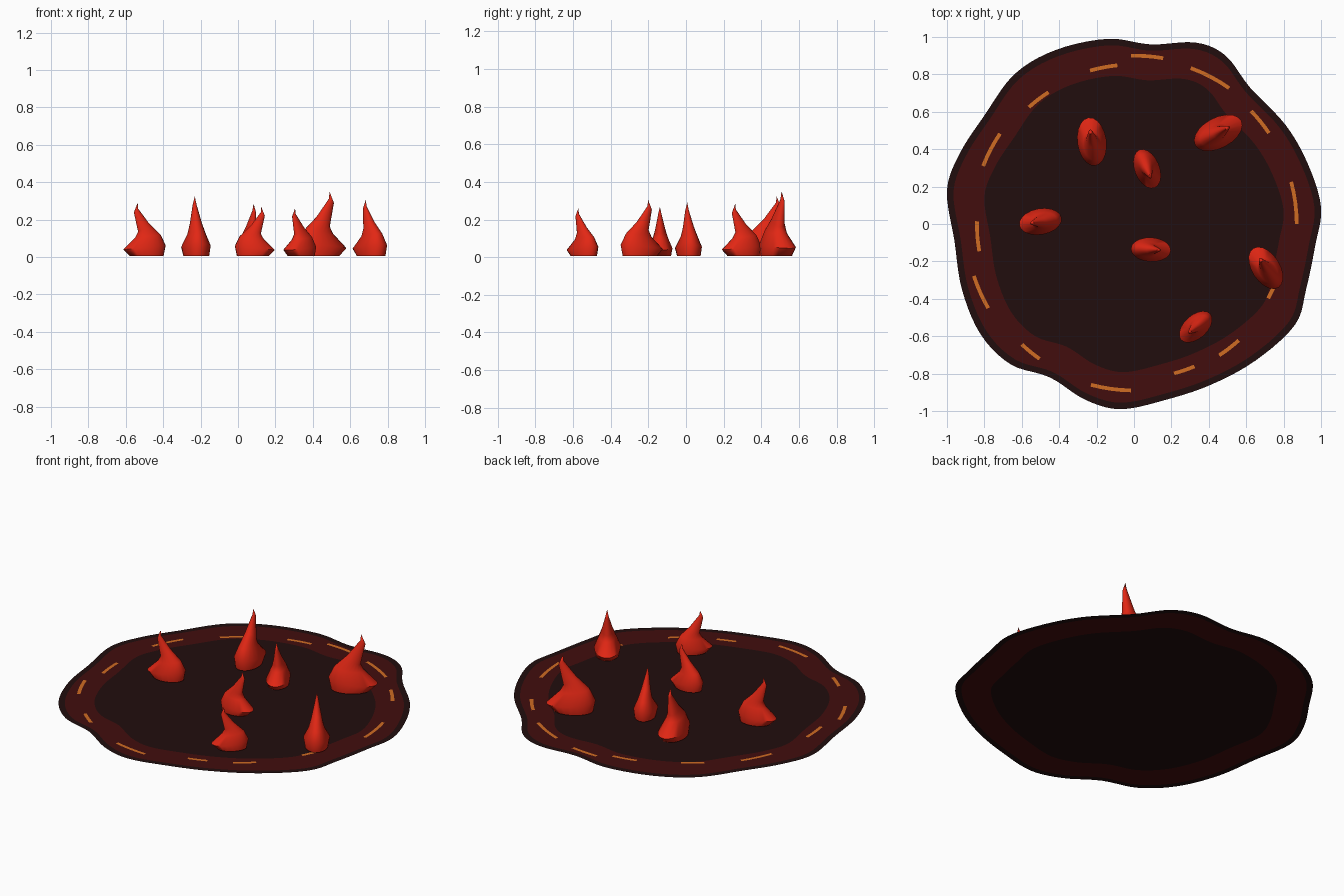
import bpy, bmesh, math
from mathutils import Vector

default_cube = bpy.data.objects.get("Cube")
if default_cube:
    bpy.data.objects.remove(default_cube, do_unlink=True)


def material(name, colour):
    mat = bpy.data.materials.new(name)
    mat.use_nodes = True
    mat.diffuse_color = (*colour, 1)
    bsdf = next(n for n in mat.node_tree.nodes if n.type == "BSDF_PRINCIPLED")
    bsdf.inputs["Base Color"].default_value = (*colour, 1)
    bsdf.inputs["Roughness"].default_value = 0.8
    return mat


CHAR = material("charred black", (0.015, 0.004, 0.004))
RIM = material("dark ember red", (0.054, 0.004, 0.004))
GLOW = material("glowing orange", (0.63, 0.15, 0.016))
FLAME = material("flame red", (0.76, 0.02, 0.007))


def make_object(name, bm, mat, smooth=False):
    mesh = bpy.data.meshes.new(name)
    bm.to_mesh(mesh)
    bm.free()
    mesh.materials.append(mat)
    for poly in mesh.polygons:
        poly.use_smooth = smooth
    obj = bpy.data.objects.new(name, mesh)
    bpy.context.collection.objects.link(obj)
    return obj


def smooth_loop(points, steps):
    """Closed Catmull-Rom curve through the points."""
    result, n = [], len(points)
    for i in range(n):
        a, b, c, d = (Vector(points[(i + k) % n]) for k in (-1, 0, 1, 2))
        for s in range(steps):
            t = s / steps
            result.append(0.5 * (2 * b + (c - a) * t
                                 + (2 * a - 5 * b + 4 * c - d) * t ** 2
                                 + (3 * b - a - 3 * c + d) * t ** 3))
    return result


def bridge(bm, lower, upper):
    n = len(lower)
    for i in range(n):
        j = (i + 1) % n
        bm.faces.new((lower[i], lower[j], upper[j], upper[i]))


# Wavy scorched patch, flat on the ground: edge, rim and centre
OUTLINE = [(-.14, .99), (.09, .96), (.33, .97), (.49, .9), (.62, .73), (.81, .53),
           (.93, .32), (1, .09), (.97, -.11), (.92, -.35), (.86, -.54), (.65, -.73),
           (.41, -.86), (.17, -.94), (-.07, -.99), (-.26, -.94), (-.45, -.82),
           (-.66, -.75), (-.82, -.59), (-.92, -.35), (-.96, -.09), (-1, .18),
           (-.93, .38), (-.8, .58), (-.64, .8), (-.42, .93)]
loop = list(reversed(smooth_loop(OUTLINE, 5)))


def flat_ring(name, outer, inner, mat):
    bm = bmesh.new()
    rings = [[bm.verts.new((p.x * s, p.y * s, 0)) for p in loop] for s in (outer, inner)]
    bridge(bm, *rings)
    make_object(name, bm, mat)


flat_ring("scorched_edge", 1, 0.965, CHAR)
flat_ring("ember_rim", 0.965, 0.8, RIM)

bm = bmesh.new()
hub = bm.verts.new((0, 0, 0))
border = [bm.verts.new((p.x * 0.8, p.y * 0.8, 0)) for p in loop]
for i, v in enumerate(border):
    bm.faces.new((hub, v, border[(i + 1) % len(border)]))
make_object("scorched_centre", bm, CHAR)

# Glowing dashes on the rim: radius, start and end angle in degrees
DASHES = [(.853, 96, 106), (.9, 80, 91), (.887, 55, 70), (.87, 34, 44), (.87, 0, 15),
          (.82, -29, -21), (.837, -57, -48), (.827, -75, -67), (.89, -105, -91),
          (.88, -133, -125), (.9, -162, -150), (.84, -181, -170),
          (.864, 146, 159), (.84, 123, 132)]
bm = bmesh.new()
for radius, start, end in DASHES:
    pairs = []
    for k in range(5):
        a = math.radians(start + (end - start) * k / 4)
        pairs.append([bm.verts.new((r * math.cos(a), r * math.sin(a), 0.003))
                      for r in (radius - 0.01, radius + 0.01)])
    for p, q in zip(pairs, pairs[1:]):
        bm.faces.new((p[0], p[1], q[1], q[0]))
make_object("glowing_dashes", bm, GLOW)

# Flame rings: front (length, height), back (length, height), half width;
# the front is the side the tip leans to
PROFILE = [((.7, 0), (-.9, 0), .88), ((1, .12), (-1, .2), 1),
           ((.45, .34), (-.76, .4), .62), ((.3, .45), (-.22, .61), .42),
           ((.5, .82), (.3, .89), .13)]
SIDES = 20
BASE = 0.006


def flame(name, x, y, length, width, angle, height):
    turn = math.radians(angle)
    bm = bmesh.new()

    def vert(u, v, w):
        u, v = u * length, v * width
        return bm.verts.new((x + u * math.cos(turn) - v * math.sin(turn),
                             y + u * math.sin(turn) + v * math.cos(turn),
                             BASE + w * (height - BASE)))

    rings = []
    for front, back, half in PROFILE:
        ring = []
        for i in range(SIDES):
            a = math.tau * i / SIDES
            mix = (1 + math.cos(a)) / 2
            ring.append(vert(back[0] + (front[0] - back[0]) * mix, half * math.sin(a),
                             back[1] + (front[1] - back[1]) * mix))
        rings.append(ring)
    for lower, upper in zip(rings, rings[1:]):
        bridge(bm, lower, upper)
    tip = vert(.32, 0, 1)
    for i in range(SIDES):
        bm.faces.new((rings[-1][i], rings[-1][(i + 1) % SIDES], tip))
    bm.faces.new(list(reversed(rings[0])))
    obj = make_object(name, bm, FLAME, True)
    bpy.ops.object.select_all(action="DESELECT")
    bpy.context.view_layer.objects.active = obj
    obj.select_set(True)
    bpy.ops.object.shade_smooth_by_angle(angle=math.radians(60))


# Centre, half length, half width, lean direction, height
FLAMES = [(-.225, .44, .13, .078, 98, .325), (.07, .295, .11, .067, -68, .285),
          (.09, -.137, .107, .065, -3, .268), (-.5, .013, .115, .07, 190, .29),
          (.45, .487, .14, .082, 28, .35), (.705, -.235, .125, .075, 123, .305),
          (.33, -.55, .105, .063, 222, .26)]
for number, data in enumerate(FLAMES, 1):
    flame(f"flame_{number}", *data)
